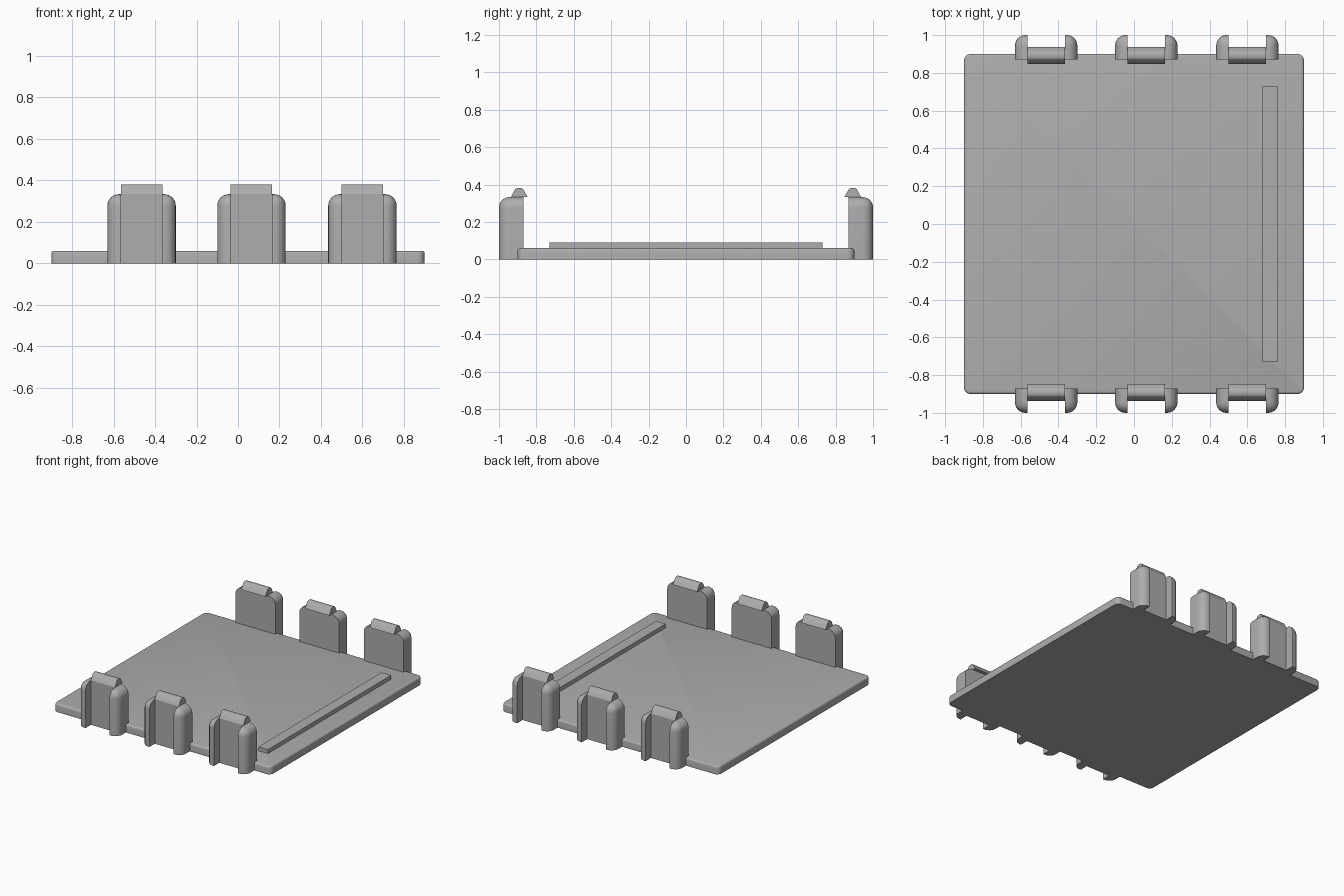
import bpy
import bmesh

cube = bpy.data.objects.get("Cube")
if cube:
    bpy.data.objects.remove(cube, do_unlink=True)

# One plain grey
grey = bpy.data.materials.new("plain grey")
grey.use_nodes = True
COLOUR = (0.42, 0.42, 0.42, 1)
grey.diffuse_color = COLOUR
grey.node_tree.nodes["Principled BSDF"].inputs["Base Color"].default_value = COLOUR


def finish(bm, name):
    """Turn a bmesh into a shaded, coloured object."""
    bmesh.ops.recalc_face_normals(bm, faces=bm.faces)
    mesh = bpy.data.meshes.new(name)
    bm.to_mesh(mesh)
    bm.free()
    mesh.materials.append(grey)
    obj = bpy.data.objects.new(name, mesh)
    bpy.context.collection.objects.link(obj)
    bpy.ops.object.select_all(action='DESELECT')
    obj.select_set(True)
    bpy.context.view_layer.objects.active = obj
    bpy.ops.object.shade_smooth_by_angle(angle=0.6)
    return obj


def box(low, high):
    bm = bmesh.new()
    bmesh.ops.create_cube(bm, size=1)
    for v in bm.verts:
        v.co = [high[i] if v.co[i] > 0 else low[i] for i in range(3)]
    return bm


def bevel(bm, rule, radius, segments):
    """Round the edges whose two ends both satisfy one rule."""
    edges = [e for e in bm.edges if rule(e.verts[0].co, e.verts[1].co)]
    bmesh.ops.bevel(bm, geom=edges, offset=radius, segments=segments,
                    profile=0.5, affect='EDGES')


def extrude_profile(points, half_width):
    """Sweep a (y, z) profile along x."""
    bm = bmesh.new()
    face = bm.faces.new([bm.verts.new((-half_width, y, z)) for y, z in points])
    new = bmesh.ops.extrude_face_region(bm, geom=[face])["geom"]
    bmesh.ops.translate(bm, vec=(2 * half_width, 0, 0),
                        verts=[g for g in new if isinstance(g, bmesh.types.BMVert)])
    return bm


def place(bm, x, side):
    """Move to a clip position; side -1 turns it to the front edge."""
    for v in bm.verts:
        v.co.x += x
        v.co.y *= side
    return bm


# Base plate with rounded corners and a softened top rim
EDGE, THICK = 0.9, 0.06
bm = box((-EDGE, -EDGE, 0), (EDGE, EDGE, THICK))
bevel(bm, lambda a, b: abs(a.z - b.z) > 0.01, 0.035, 6)
bevel(bm, lambda a, b: min(a.z, b.z) > THICK - 0.001, 0.012, 3)
finish(bm, "base_plate")

# Long raised rail
finish(box((0.68, -0.73, 0.05), (0.76, 0.73, 0.09)), "raised_rail")

# Clips: two rounded ribs, a recessed panel and a hook on top
INNER, OUTER, BACK, TOP = 0.87, 1.0, 0.936, 0.333
HALF, GAP = 0.165, 0.1
HOOK = [(0.846, TOP), (0.87, 0.375), (0.88, 0.381),
        (0.905, 0.381), (0.914, 0.375), (BACK, TOP)]


def rib_edge(a, b):
    mid = (a + b) / 2
    hits = (mid.x > HALF - 0.001) + (mid.y > OUTER - 0.001) + (mid.z > TOP - 0.001)
    return hits == 2


for side, end in ((-1, "front"), (1, "back")):
    for x, spot in ((-0.465, "right"), (0.065, "middle"), (0.6, "left")):
        tag = f"{end}_{spot}"
        for flip, hand in ((-1, "right"), (1, "left")):
            bm = box((GAP, INNER, 0), (HALF, OUTER, TOP))
            bevel(bm, rib_edge, 0.055, 6)
            for v in bm.verts:
                v.co.x *= flip
            finish(place(bm, x, side), f"{tag}_clip_{hand}_rib")
        finish(place(box((-GAP, INNER, 0), (GAP, BACK, TOP)), x, side),
               f"{tag}_clip_panel")
        finish(place(extrude_profile(HOOK, GAP), x, side), f"{tag}_clip_hook")
